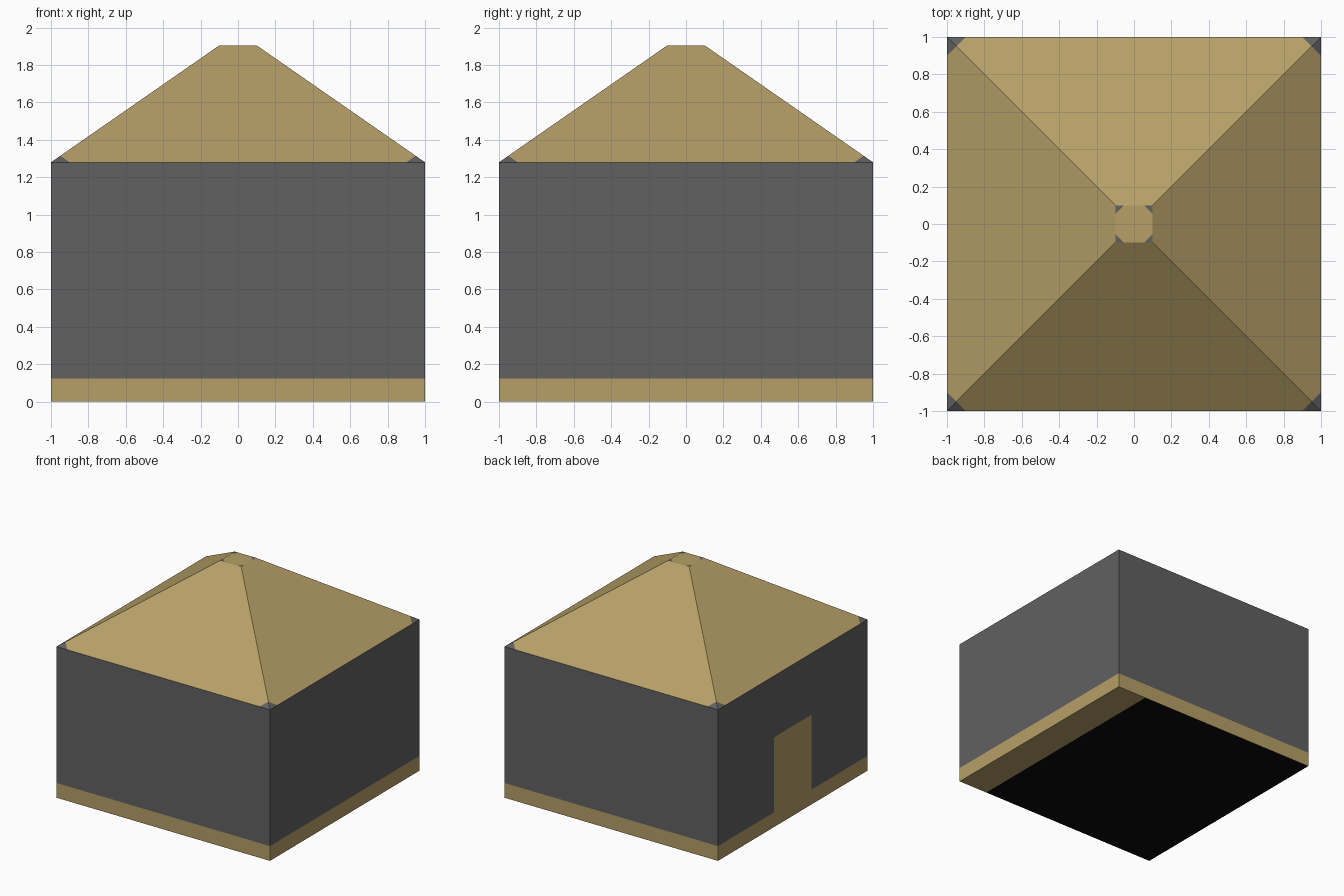
import bpy, bmesh
from mathutils import Vector

if "Cube" in bpy.data.objects:
    bpy.data.objects.remove(bpy.data.objects["Cube"])

WALL_TOP, BAND, ROOF_TOP, CAP = 1.28, 0.125, 1.905, 0.1
DOOR_HALF, DOOR_TOP, FLOOR_EDGE = 0.25, 0.76, 0.72


def material(name, rgb):
    m = bpy.data.materials.new(name)
    m.diffuse_color = (*rgb, 1)
    m.use_nodes = True
    m.node_tree.nodes["Principled BSDF"].inputs["Base Color"].default_value = m.diffuse_color
    return m


MATS = [material("sand", (0.47, 0.35, 0.137)),
        material("charcoal grey", (0.12, 0.12, 0.12)),
        material("black", (0.003, 0.003, 0.003))]
SAND, GREY, BLACK = range(3)


def cut(bm, co, no, faces=None):
    """Split faces along a plane."""
    faces = list(faces or bm.faces)
    edges = {e for f in faces for e in f.edges}
    verts = {v for f in faces for v in f.verts}
    bmesh.ops.bisect_plane(bm, geom=[*verts, *edges, *faces],
                           plane_co=co, plane_no=no, dist=1e-5)


def finish(bm, name, rule):
    """Colour every face by rule and make the object."""
    bm.normal_update()
    for f in bm.faces:
        f.material_index = rule(f.calc_center_median(), f.normal)
    me = bpy.data.meshes.new(name)
    bm.to_mesh(me)
    bm.free()
    for m in MATS:
        me.materials.append(m)
    ob = bpy.data.objects.new(name, me)
    bpy.context.collection.objects.link(ob)


def frustum(z0, z1, top):
    """Square block whose top is scaled by the given factor."""
    bm = bmesh.new()
    bmesh.ops.create_cube(bm, size=2)
    for v in bm.verts:
        if v.co.z > 0:
            v.co = Vector((v.co.x * top, v.co.y * top, z1))
        else:
            v.co.z = z0
    bm.normal_update()
    return bm


# House body: base band, door on the left wall, dark floor with a pale edge
bm = frustum(0, WALL_TOP, 1)
bmesh.ops.delete(bm, geom=[f for f in bm.faces if f.normal.z > 0.9], context='FACES')
for z in (BAND, DOOR_TOP):
    cut(bm, (0, 0, z), (0, 0, 1))
for y in (-DOOR_HALF, DOOR_HALF):
    cut(bm, (0, y, 0), (0, 1, 0))
cut(bm, (FLOOR_EDGE, 0, 0), (1, 0, 0))


def body_colour(c, n):
    if n.z < -0.9:
        return SAND if c.x > FLOOR_EDGE else BLACK
    door = c.x < -0.99 and abs(c.y) < DOOR_HALF and c.z < DOOR_TOP
    return SAND if door or c.z < BAND else GREY


finish(bm, "house_body", body_colour)

# Hipped roof with a small flat cap and grey tips at the corners
bm = frustum(WALL_TOP, ROOF_TOP, CAP)
bmesh.ops.delete(bm, geom=[f for f in bm.faces if f.normal.z < -0.9], context='FACES')
TIP, CAP_TIP = 1.90, 0.155
for sx in (-1, 1):
    for sy in (-1, 1):
        cut(bm, (sx * TIP, 0, 0), (sx, sy, 0))
        bm.normal_update()
        cap = [f for f in bm.faces if f.normal.z > 0.99]
        cut(bm, (sx * CAP_TIP, 0, 0), (sx, sy, 0), cap)


def roof_colour(c, n):
    reach = abs(c.x) + abs(c.y)
    tip = reach > (CAP_TIP if n.z > 0.99 else TIP)
    return GREY if tip else SAND


finish(bm, "hipped_roof", roof_colour)
